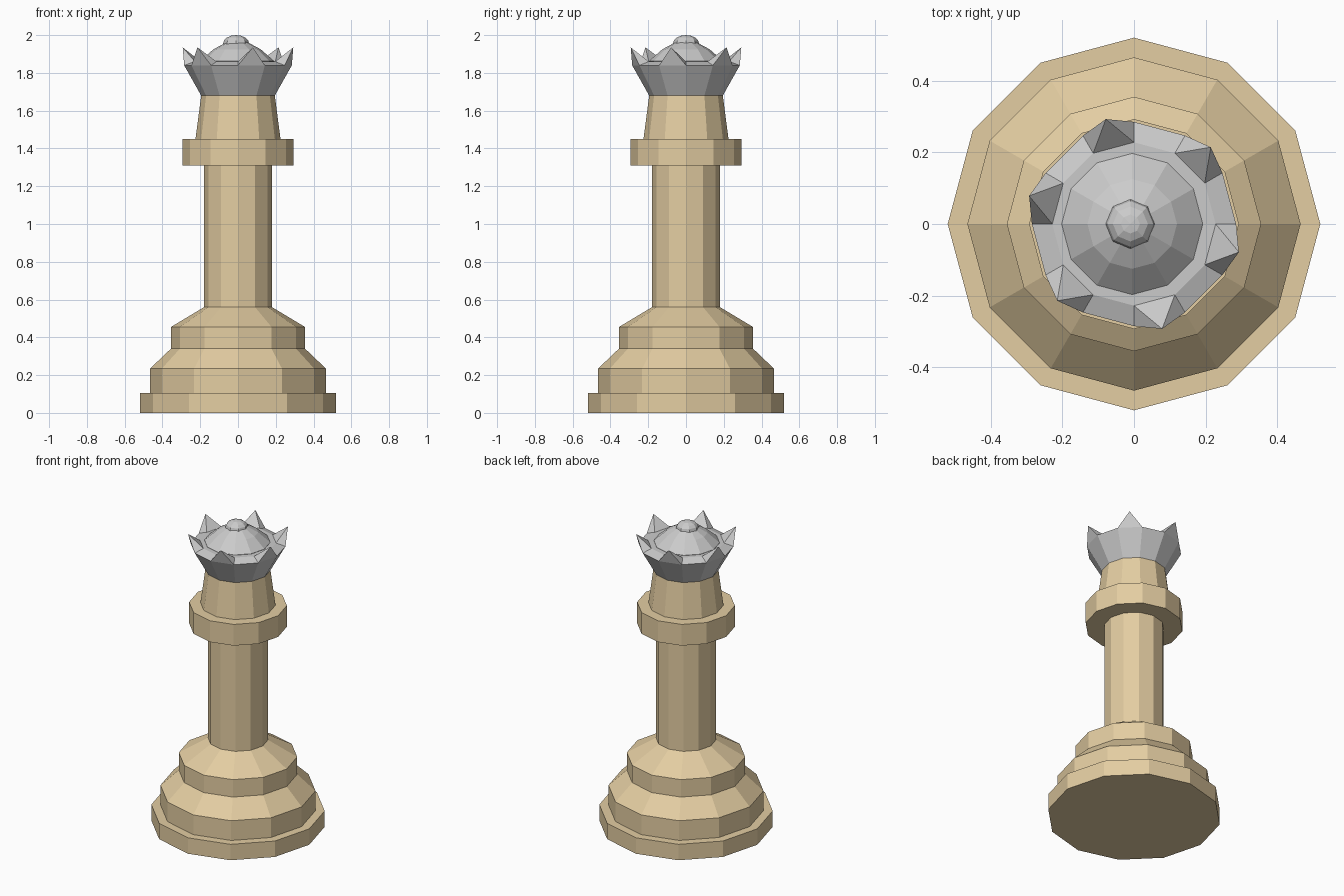
import bpy, bmesh
from math import sin, cos, radians, pi

if "Cube" in bpy.data.objects:
    bpy.data.objects.remove(bpy.data.objects["Cube"])

wood = bpy.data.materials.new("tan_wood")
wood.diffuse_color = (0.77, 0.61, 0.36, 1)
wood.use_nodes = True
wood.node_tree.nodes["Principled BSDF"].inputs["Base Color"].default_value = wood.diffuse_color


def make_object(name, bm, mat=None):
    bmesh.ops.recalc_face_normals(bm, faces=bm.faces)
    me = bpy.data.meshes.new(name)
    bm.to_mesh(me)
    bm.free()
    ob = bpy.data.objects.new(name, me)
    bpy.context.collection.objects.link(ob)
    if mat:
        me.materials.append(mat)
    return ob


def lathe(bm, profile, sides=12, x=0.0):
    """Faceted solid of revolution from (radius, z) points, capped at both ends."""
    rings = [[bm.verts.new((x + r * cos(2 * pi * i / sides), r * sin(2 * pi * i / sides), z))
              for i in range(sides)] for r, z in profile]
    for a, b in zip(rings, rings[1:]):
        for i in range(sides):
            j = (i + 1) % sides
            bm.faces.new((a[i], a[j], b[j], b[i]))
    bm.faces.new(rings[0][::-1])
    bm.faces.new(rings[-1])
    return rings


# Turned body: stepped foot, column, collar and neck
bm = bmesh.new()
lathe(bm, [(0.52, 0), (0.52, 0.105), (0.465, 0.105), (0.465, 0.235),
           (0.355, 0.34), (0.355, 0.455), (0.18, 0.56), (0.18, 1.31),
           (0.293, 1.31), (0.293, 1.45), (0.225, 1.45), (0.195, 1.68)])
make_object("body", bm, wood)

# Flared crown, with a spike pulled from every second rim face
bm = bmesh.new()
rings = lathe(bm, [(0.195, 1.68), (0.285, 1.84), (0.228, 1.86), (0.195, 1.86)])
bm.faces.ensure_lookup_table()
outer, inner = rings[1], rings[2]
for i in range(1, 12, 2):
    j = (i + 1) % 12
    corners = {outer[i], outer[j], inner[i], inner[j]}
    face = next(f for f in bm.faces if set(f.verts) == corners)
    tip = bmesh.ops.poke(bm, faces=[face])["verts"][0]
    a = radians(30 * i + 15)
    tip.co = (0.303 * cos(a), 0.303 * sin(a), 1.935)
make_object("crown", bm)

# Domed cap inside the crown
bm = bmesh.new()
lathe(bm, [(0.197, 1.845), (0.197, 1.862), (0.125, 1.925), (0.06, 1.96), (0.02, 1.967)], x=-0.005)
make_object("cap", bm)

# Small faceted finial ball
bm = bmesh.new()
bmesh.ops.create_uvsphere(bm, u_segments=8, v_segments=8, radius=1)
for v in bm.verts:
    v.co = (v.co.x * 0.069 - 0.01, v.co.y * 0.069, v.co.z * 0.045 + 1.955)
make_object("finial", bm)
